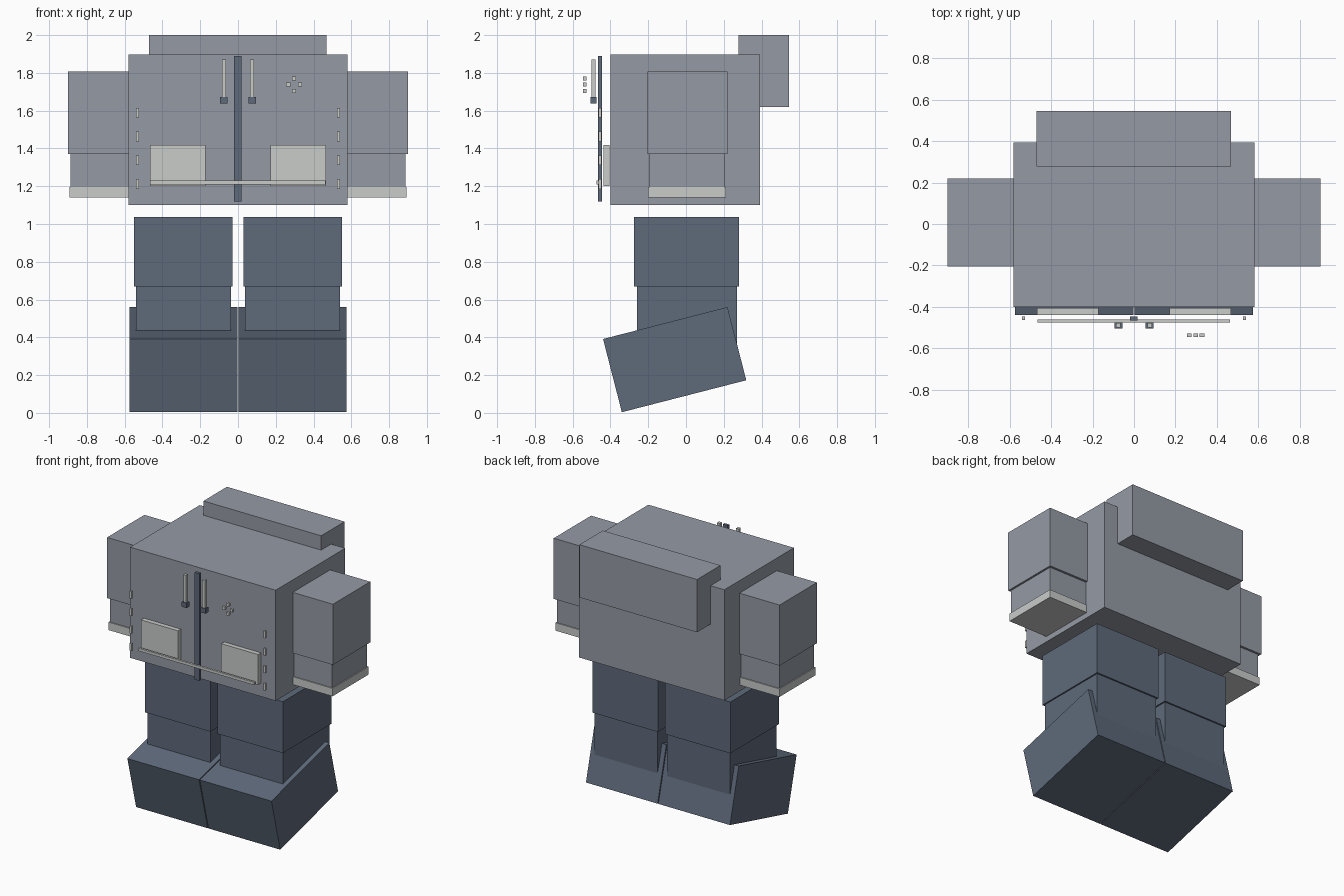
import bpy
import math

if "Cube" in bpy.data.objects:
    bpy.data.objects.remove(bpy.data.objects["Cube"])


def mat(name, rgb):
    m = bpy.data.materials.new(name)
    lin = [((c / 255 + 0.055) / 1.055) ** 2.4 for c in rgb]
    m.diffuse_color = (*lin, 1)
    m.use_nodes = True
    m.node_tree.nodes["Principled BSDF"].inputs["Base Color"].default_value = m.diffuse_color
    return m


GREY = mat("jacket grey", (149, 154, 165))
SLATE = mat("slate blue", (94, 106, 122))
PALE = mat("pale grey", (200, 204, 201))


def box(name, x, y, z, material, tilt=0):
    """Box from (min, max) ranges, optionally tilted about x."""
    bpy.ops.mesh.primitive_cube_add(size=1)
    ob = bpy.context.object
    ob.name = name
    ob.location = [(r[0] + r[1]) / 2 for r in (x, y, z)]
    ob.scale = [r[1] - r[0] for r in (x, y, z)]
    ob.rotation_euler.x = tilt
    ob.data.materials.append(material)
    return ob


def pair(name, x, y, z, material, tilt=0):
    """The same box on both sides of x = 0."""
    box(name + "_left", x, y, z, material, tilt)
    box(name + "_right", (-x[1], -x[0]), y, z, material, tilt)


# Torso and hood
box("torso", (-0.58, 0.58), (-0.40, 0.392), (1.10, 1.897), GREY)
box("hood", (-0.47, 0.468), (0.278, 0.545), (1.62, 2.0), GREY)

# Arms: sleeve, narrower forearm and cuff, rooted in the torso
pair("upper_sleeve", (0.475, 0.90), (-0.205, 0.22), (1.37, 1.807), GREY)
pair("lower_sleeve", (0.49, 0.886), (-0.193, 0.204), (1.145, 1.37), GREY)
pair("cuff", (0.482, 0.893), (-0.20, 0.211), (1.14, 1.197), PALE)

# Legs and tilted boots
pair("upper_leg", (0.028, 0.55), (-0.275, 0.281), (0.668, 1.038), SLATE)
pair("lower_leg", (0.038, 0.54), (-0.26, 0.27), (0.30, 0.668), SLATE)
pair("boot", (0.003, 0.574), (-0.40, 0.28), (0.082, 0.482), SLATE, math.radians(14.4))

# Front zip, pockets and hem cord
box("zip", (-0.02, 0.018), (-0.465, -0.445), (1.118, 1.89), SLATE)
pair("pocket", (0.172, 0.467), (-0.438, -0.405), (1.20, 1.418), PALE)
box("hem_cord", (-0.465, 0.462), (-0.475, -0.46), (1.21, 1.23), PALE)

# Drawstrings with tips
pair("drawstring", (0.064, 0.086), (-0.50, -0.478), (1.672, 1.87), PALE)
pair("drawstring_tip", (0.055, 0.095), (-0.505, -0.474), (1.638, 1.673), SLATE)

# Side stitches
for i in range(4):
    z = 1.589 - i * 0.1257
    pair(f"stitch_{i}", (0.525, 0.541), (-0.462, -0.447), (z - 0.026, z + 0.026), PALE)

# Chest badge of four small studs
for i, (dx, dz) in enumerate([(0, 1), (1, 0), (0, -1), (-1, 0)]):
    x, z = 0.297 + dx * 0.031, 1.738 + dz * 0.033
    box(f"badge_stud_{i}", (x - 0.011, x + 0.011), (-0.545, -0.528),
        (z - 0.011, z + 0.011), PALE)
